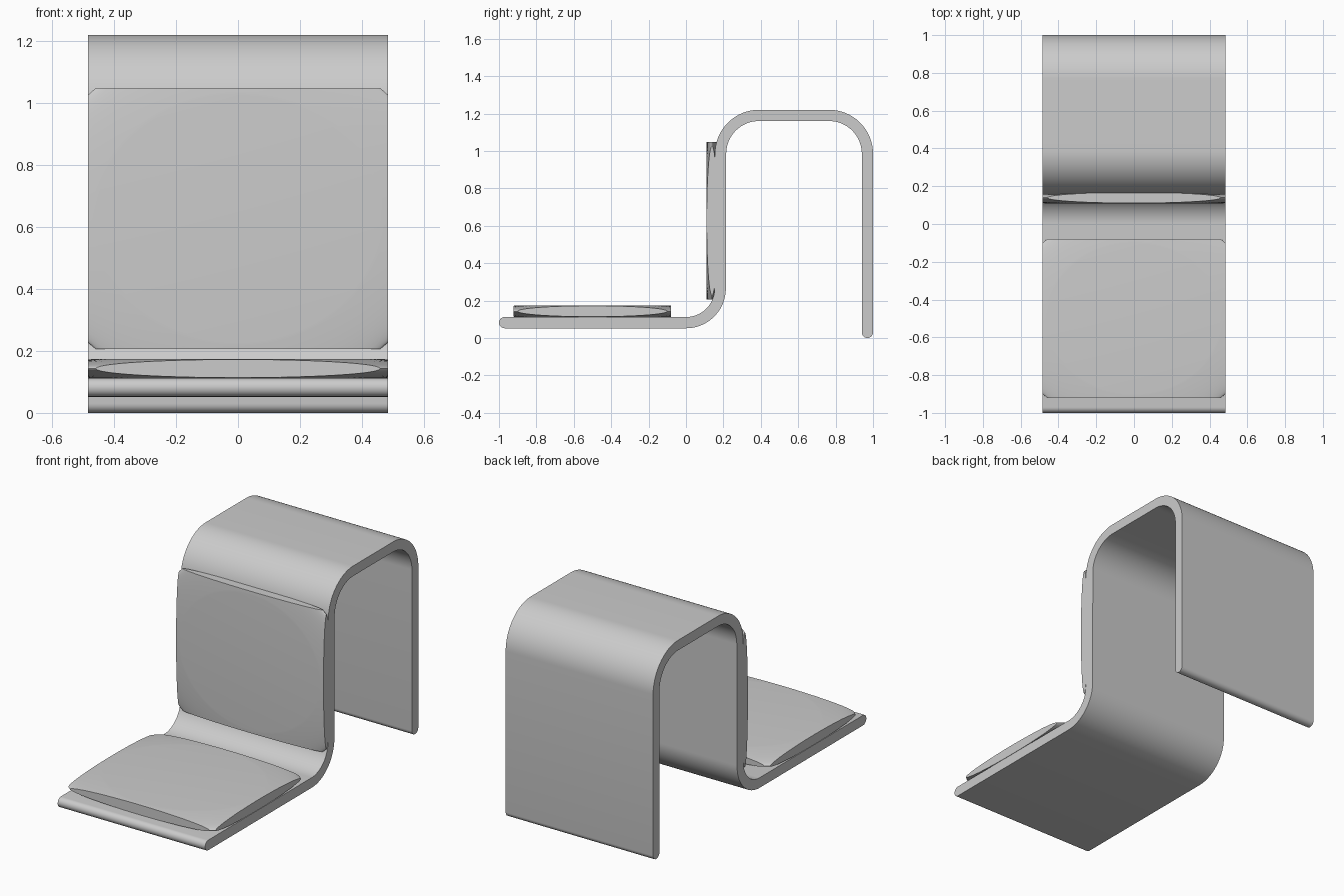
import bpy
import math
from mathutils import Vector

cube = bpy.data.objects.get("Cube")
if cube:
    bpy.data.objects.remove(cube, do_unlink=True)

# One plain grey for the whole chair
grey = bpy.data.materials.new("plain_grey")
grey.use_nodes = True
COLOR = (0.6, 0.6, 0.6, 1)
grey.diffuse_color = COLOR
grey.node_tree.nodes["Principled BSDF"].inputs["Base Color"].default_value = COLOR

HALF_WIDTH = 0.484
HALF_THICK = 0.03


def finish(obj):
    obj.data.materials.clear()
    obj.data.materials.append(grey)
    bpy.ops.object.select_all(action='DESELECT')
    obj.select_set(True)
    bpy.context.view_layer.objects.active = obj
    bpy.ops.object.shade_smooth_by_angle(angle=math.radians(30))


def arc(cy, cz, radius, start, end, steps=24):
    """Points (y, z) along an arc, angles in degrees."""
    angles = [math.radians(start + (end - start) * i / steps) for i in range(steps + 1)]
    return [Vector((cy + radius * math.cos(a), cz + radius * math.sin(a))) for a in angles]


def offset_band(path, half):
    """Closed outline around an open path, with round ends."""
    left, right = [], []
    for i, p in enumerate(path):
        t = (path[min(i + 1, len(path) - 1)] - path[max(i - 1, 0)]).normalized()
        n = Vector((-t.y, t.x)) * half
        left.append(p + n)
        right.append(p - n)
    # path starts heading +y and ends heading -z
    start_cap = arc(*path[0], half, 270, 90, 12)[1:-1]
    end_cap = arc(*path[-1], half, 0, -180, 12)[1:-1]
    return left + end_cap + right[::-1] + start_cap


# Bent sheet: seat, backrest, top and rear leg in one sweep
path = [Vector((-0.97, 0.082))]
path += arc(0, 0.265, 0.183, -90, 0)
path += arc(0.39, 0.985, 0.205, 180, 90)
path += arc(0.765, 0.985, 0.205, 90, 0)
path += [Vector((0.97, 0.03))]
outline = offset_band(path, HALF_THICK)
count = len(outline)
verts = [(x, p.x, p.y) for x in (-HALF_WIDTH, HALF_WIDTH) for p in outline]
faces = [(i, (i + 1) % count, (i + 1) % count + count, i + count) for i in range(count)]
faces += [tuple(range(count))[::-1], tuple(range(count, 2 * count))]
mesh = bpy.data.meshes.new("bent_frame")
mesh.from_pydata(verts, [], faces)
frame = bpy.data.objects.new("bent_frame", mesh)
bpy.context.collection.objects.link(frame)
bpy.ops.object.select_all(action='DESELECT')
frame.select_set(True)
bpy.context.view_layer.objects.active = frame
bpy.ops.object.mode_set(mode='EDIT')
bpy.ops.mesh.select_all(action='SELECT')
bpy.ops.mesh.normals_make_consistent(inside=False)
bpy.ops.object.mode_set(mode='OBJECT')
finish(frame)


# Cushions: a slab trimmed by a flattened ball, so the corners pinch
def cushion(name, center, length, thickness, tilt):
    scale = (HALF_WIDTH, length / 2, thickness / 2)
    placement = dict(location=center, rotation=(tilt, 0, 0))
    bpy.ops.mesh.primitive_uv_sphere_add(segments=96, ring_count=48,
                                         radius=math.sqrt(1.9), **placement)
    cutter = bpy.context.object
    cutter.scale = scale
    cutter.hide_render = True
    bpy.ops.mesh.primitive_cube_add(size=2, **placement)
    pad = bpy.context.object
    pad.name = name
    pad.scale = scale
    trim = pad.modifiers.new("trim", 'BOOLEAN')
    trim.operation = 'INTERSECT'
    trim.solver = 'EXACT'
    trim.object = cutter
    bpy.ops.object.modifier_apply(modifier=trim.name)
    bpy.data.objects.remove(cutter, do_unlink=True)
    bpy.ops.object.transform_apply(location=False, rotation=True, scale=True)
    finish(pad)


cushion("seat_cushion", (0, -0.5, 0.143), 0.842, 0.062, 0)
cushion("back_cushion", (0, 0.139, 0.627), 0.842, 0.06, math.radians(90))
